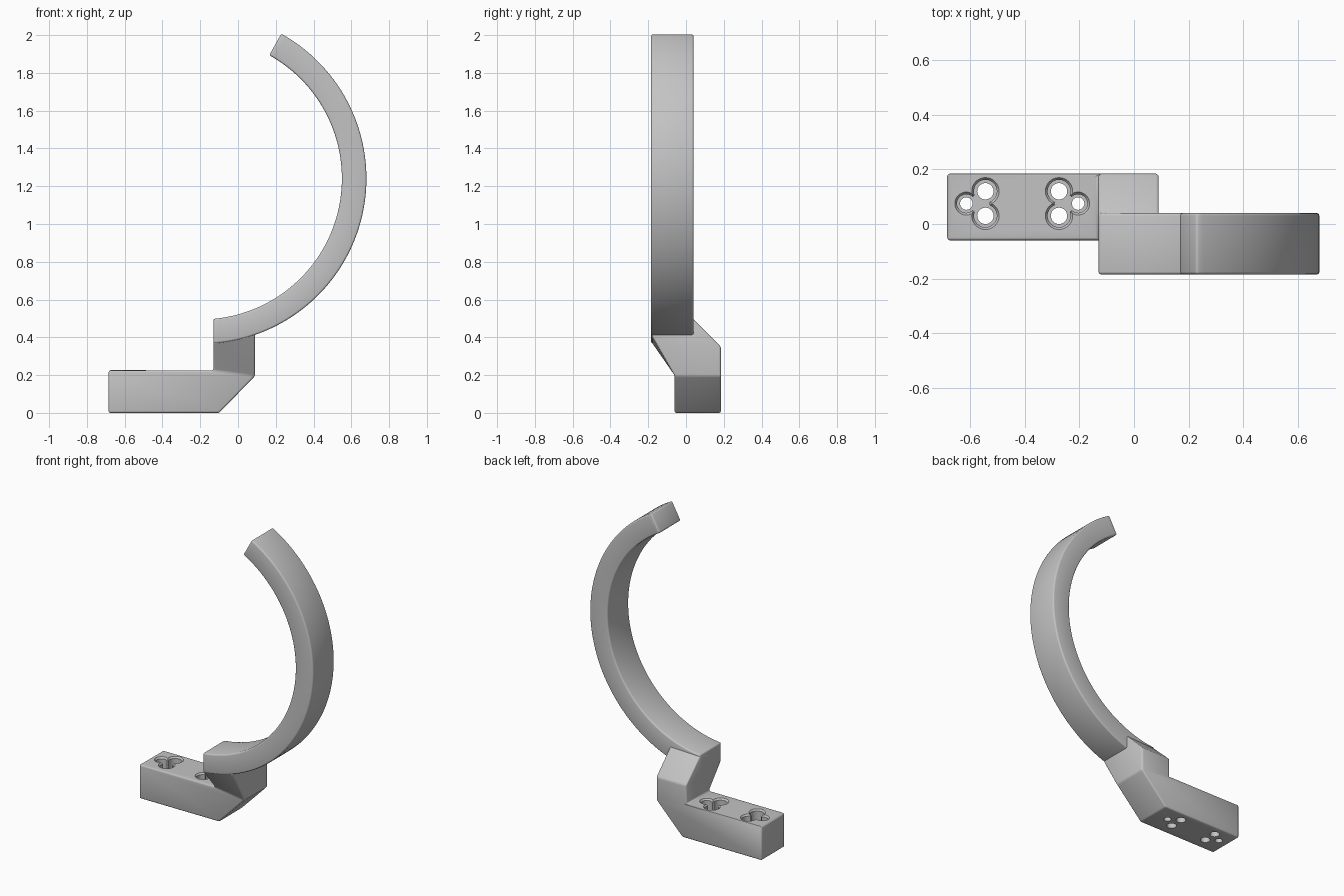
import bpy, bmesh, math

cube = bpy.data.objects.get("Cube")
if cube:
    bpy.data.objects.remove(cube, do_unlink=True)

grey = bpy.data.materials.new("light_grey")
grey.use_nodes = True
colour = (0.55, 0.55, 0.55, 1)
grey.diffuse_color = colour
grey.node_tree.nodes["Principled BSDF"].inputs["Base Color"].default_value = colour


def to_object(name, bm):
    bmesh.ops.recalc_face_normals(bm, faces=bm.faces)
    mesh = bpy.data.meshes.new(name)
    bm.to_mesh(mesh)
    bm.free()
    mesh.materials.append(grey)
    obj = bpy.data.objects.new(name, mesh)
    bpy.context.collection.objects.link(obj)
    return obj


def loft(bm, rings, closed_ends=True):
    """Join equal-length rings of points with quads and cap both ends."""
    rows = [[bm.verts.new(p) for p in ring] for ring in rings]
    n = len(rows[0])
    for a, b in zip(rows, rows[1:]):
        for i in range(n):
            j = (i + 1) % n
            bm.faces.new((a[i], a[j], b[j], b[i]))
    if closed_ends:
        bm.faces.new(rows[0])
        bm.faces.new(rows[-1])
    return rows


def apply_modifier(obj, mod):
    bpy.ops.object.select_all(action='DESELECT')
    bpy.context.view_layer.objects.active = obj
    obj.select_set(True)
    bpy.ops.object.modifier_apply(modifier=mod.name)


def round_edges(obj, width):
    mod = obj.modifiers.new("rounding", 'BEVEL')
    mod.width = width
    mod.segments = 3
    mod.limit_method = 'ANGLE'
    mod.angle_limit = math.radians(25)
    apply_modifier(obj, mod)


def smooth(obj):
    bpy.ops.object.select_all(action='DESELECT')
    bpy.context.view_layer.objects.active = obj
    obj.select_set(True)
    bpy.ops.object.shade_smooth_by_angle(angle=math.radians(35))


# Mounting bracket: foot profile, with a leaning neck grown from its top right face
LEFT, RIGHT = -0.13, 0.09
FRONT, BACK = -0.06, 0.185
foot = [(-0.685, 0), (-0.1, 0), (RIGHT, 0.195), (LEFT, 0.225), (-0.685, 0.225)]
bm = bmesh.new()
front, back = loft(bm, [[(x, y, z) for x, z in foot] for y in (FRONT, BACK)])
seat = [front[2], front[3], back[3], back[2]]
bm.faces.remove(next(f for f in bm.faces if set(f.verts) == set(seat)))


def neck_ring(y_front, z_right, z_left, y_back, zb_right, zb_left):
    return [(RIGHT, y_front, z_right), (LEFT, y_front, z_left),
            (LEFT, y_back, zb_left), (RIGHT, y_back, zb_right)]


rows = [seat]
for spec in [(-0.183, 0.412, 0.372, BACK, 0.35, 0.35),
             (-0.165, 0.47, 0.45, 0.03, 0.505, 0.497)]:
    rows.append([bm.verts.new(p) for p in neck_ring(*spec)])
for a, b in zip(rows, rows[1:]):
    for i in range(4):
        j = (i + 1) % 4
        bm.faces.new((a[i], a[j], b[j], b[i]))
bm.faces.new(rows[-1])
bracket = to_object("mounting_bracket", bm)
round_edges(bracket, 0.01)


# Screw holes: clover-shaped pockets with narrower holes through the foot
def cut_lathe(profile, x, y, sides=32):
    bm = bmesh.new()
    loft(bm, [[(x + r * math.cos(2 * math.pi * i / sides),
                y + r * math.sin(2 * math.pi * i / sides), z)
               for i in range(sides)] for r, z in profile])
    cutter = to_object("hole_cutter", bm)
    cutter.hide_render = True
    mod = bracket.modifiers.new("hole", 'BOOLEAN')
    mod.operation = 'DIFFERENCE'
    mod.solver = 'EXACT'
    mod.object = cutter
    apply_modifier(bracket, mod)
    bpy.data.objects.remove(cutter, do_unlink=True)


def pocket(r):
    return [(r, 0.12), (r, 0.214), (r + 0.009, 0.226), (r + 0.009, 0.26)]


MIDDLE = -0.41
for side in (-1, 1):
    for dx, y, hole, wide in [(0.135, 0.12, 0.03, 0.042),
                              (0.135, 0.03, 0.03, 0.042),
                              (0.205, 0.075, 0.023, 0.034)]:
        x = MIDDLE + side * dx
        cut_lathe([(hole, -0.05), (hole, 0.12)] + pocket(wide), x, y)
    cut_lathe(pocket(0.036), MIDDLE + side * 0.155, 0.075)
smooth(bracket)

# Curved hook: rectangular section swept round an arc, cut upright at its foot
CX, CZ, INNER, OUTER = -0.196, 1.241, 0.746, 0.876
STEPS = 72
end = math.radians(61)


def arc_point(radius, t, y):
    start = -math.acos((LEFT - CX) / radius)
    a = start + (end - start) * t
    return (CX + radius * math.cos(a), y, CZ + radius * math.sin(a))


bm = bmesh.new()
section = [(INNER, -0.185), (OUTER, -0.185), (OUTER, 0.04), (INNER, 0.04)]
loft(bm, [[arc_point(r, i / STEPS, y) for r, y in section] for i in range(STEPS + 1)])
hook = to_object("curved_hook", bm)
round_edges(hook, 0.01)
smooth(hook)
